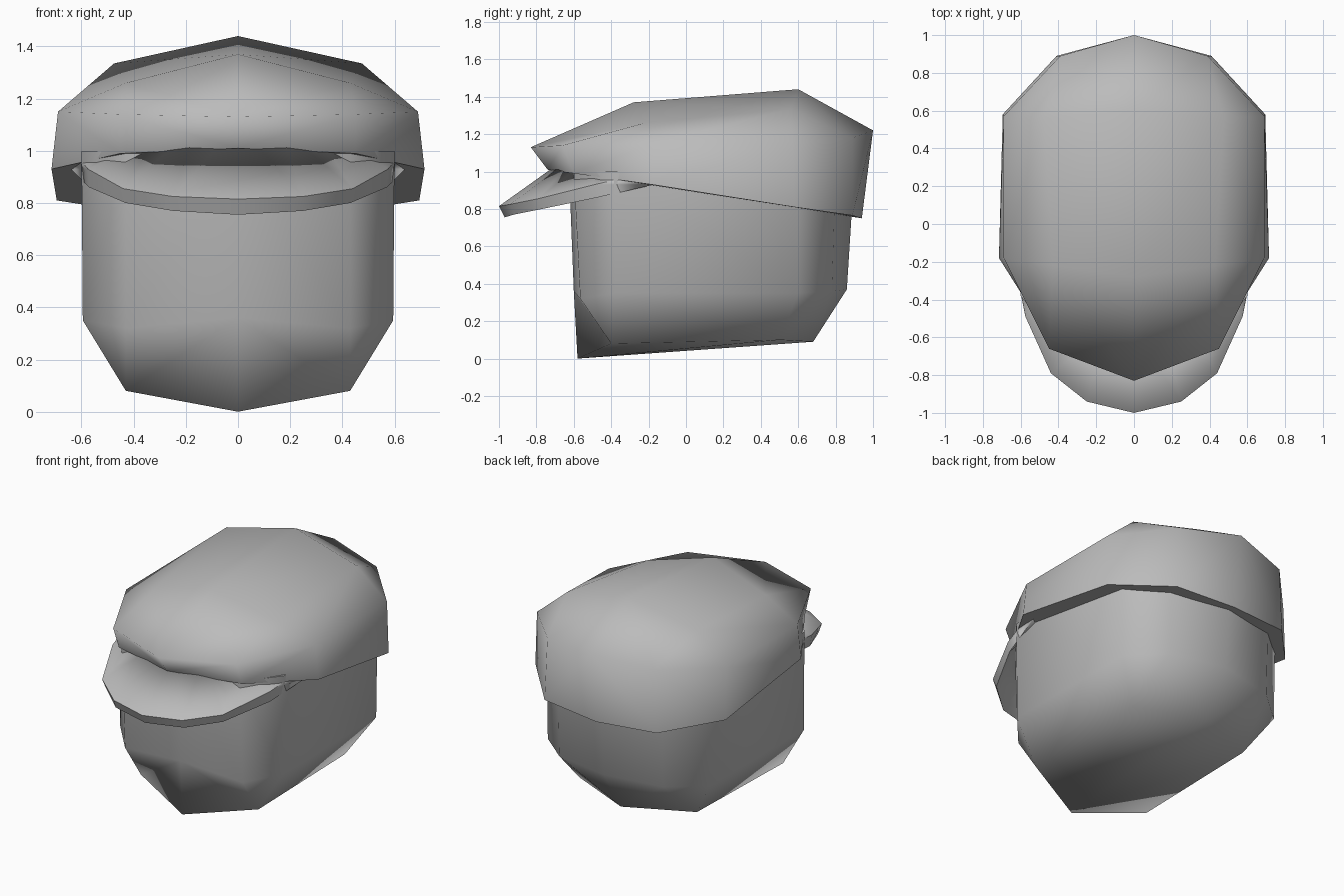
import bpy
import bmesh

# Remove only the default object
default_cube = bpy.data.objects.get("Cube")
if default_cube:
    bpy.data.objects.remove(default_cube, do_unlink=True)


def make_material(name, value):
    """Create one flat grey material."""
    material = bpy.data.materials.new(name)
    material.use_nodes = True
    colour = (value, value, value, 1.0)
    material.diffuse_color = colour
    shader = material.node_tree.nodes["Principled BSDF"]
    shader.inputs["Base Color"].default_value = colour
    shader.inputs["Roughness"].default_value = 0.8
    return material


grey = make_material("plain grey", 0.5)


def build_symmetric(name, half_points, half_faces, sharp_rows):
    """Build the left half, reflect it and weld the centre seam.

    Faces are smooth; edges along each row of point numbers stay sharp.
    """
    bm = bmesh.new()
    for side in (1, -1):
        verts = [bm.verts.new((side * x, y, z)) for x, y, z in half_points]
        for face in half_faces:
            bm.faces.new([verts[i] for i in face]).smooth = True
        for row in sharp_rows:
            for a, b in zip(row, row[1:]):
                bm.edges.get((verts[a], verts[b])).smooth = False
    bmesh.ops.remove_doubles(bm, verts=bm.verts[:], dist=0.0005)
    bmesh.ops.recalc_face_normals(bm, faces=bm.faces[:])
    mesh = bpy.data.meshes.new(name)
    bm.to_mesh(mesh)
    bm.free()
    mesh.materials.append(grey)
    part = bpy.data.objects.new(name, mesh)
    bpy.context.collection.objects.link(part)


def strip(first, second, count):
    """Quads joining two neighbouring rows of points."""
    return [(first + i, first + i + 1, second + i + 1, second + i)
            for i in range(count - 1)]


def rounded_block(name, open_ring, middle_ring, end_patch):
    """A blocky rounded form: two rings running front to back and an end patch.

    Rings go: front centre, front corner, side front, side back,
    back corner, back centre. The patch goes: front centre, front corner,
    back corner, back centre.
    """
    n = len(open_ring)
    mid, end = n, n + n
    faces = strip(0, mid, n)
    faces.append(tuple(range(n)))
    faces += [
        (mid, mid + 1, end + 1, end),
        (mid + 1, mid + 2, end + 1),
        (mid + 2, mid + 3, end + 2, end + 1),
        (mid + 3, mid + 4, end + 2),
        (mid + 4, mid + 5, end + 3, end + 2),
        (end, end + 1, end + 2, end + 3),
    ]
    build_symmetric(name, open_ring + middle_ring + end_patch,
                    faces, [range(n)])


# Head: straight sides, narrowing to the jaw at the bottom
rounded_block(
    "head",
    [(0, -.625, 1), (.43, -.6, 1), (.6, -.38, 1),
     (.6, .6, 1), (.38, .8, 1), (0, .9, 1)],
    [(0, -.6, .36), (.43, -.565, .32), (.595, -.38, .35),
     (.59, .6, .35), (.38, .78, .36), (0, .86, .37)],
    [(0, -.58, 0), (.43, -.4, .08), (.43, .5, .1), (0, .68, .09)])

# Cap crown: tilted rim, overhanging front and a ridge along the top
rounded_block(
    "cap_crown",
    [(0, -.74, 1.01), (.45, -.6, .99), (.715, -.18, .93),
     (.695, .58, .81), (.41, .89, .765), (0, .94, .75)],
    [(0, -.83, 1.13), (.45, -.66, 1.14), (.69, -.18, 1.15),
     (.69, .57, 1.15), (.39, .89, 1.18), (0, 1, 1.22)],
    [(0, -.28, 1.37), (.43, -.22, 1.26), (.475, .56, 1.335), (0, .6, 1.44)])

# Visor: domed sheet sloping down from the crown, with a thick outer rim
visor_inner = [(0, -.6, 1.1), (.16, -.58, 1.09), (.3, -.52, 1.07),
               (.44, -.36, 1.03), (.5, -.15, .98)]
visor_upper = [(0, -1, .815), (.25, -.94, .825), (.44, -.79, .855),
               (.575, -.49, .93), (.6, -.36, .96)]
visor_lower = [(0, -.97, .755), (.25, -.92, .77), (.43, -.77, .8),
               (.57, -.48, .86), (.64, -.17, .93)]
columns = len(visor_inner)
upper, lower = columns, columns * 2
visor_faces = (strip(0, upper, columns) + strip(upper, lower, columns)
               + strip(lower, 0, columns))
visor_faces.append((columns - 1, upper + columns - 1, lower + columns - 1))
build_symmetric("cap_visor", visor_inner + visor_upper + visor_lower,
                visor_faces,
                [range(upper, lower), range(lower, lower + columns)])
